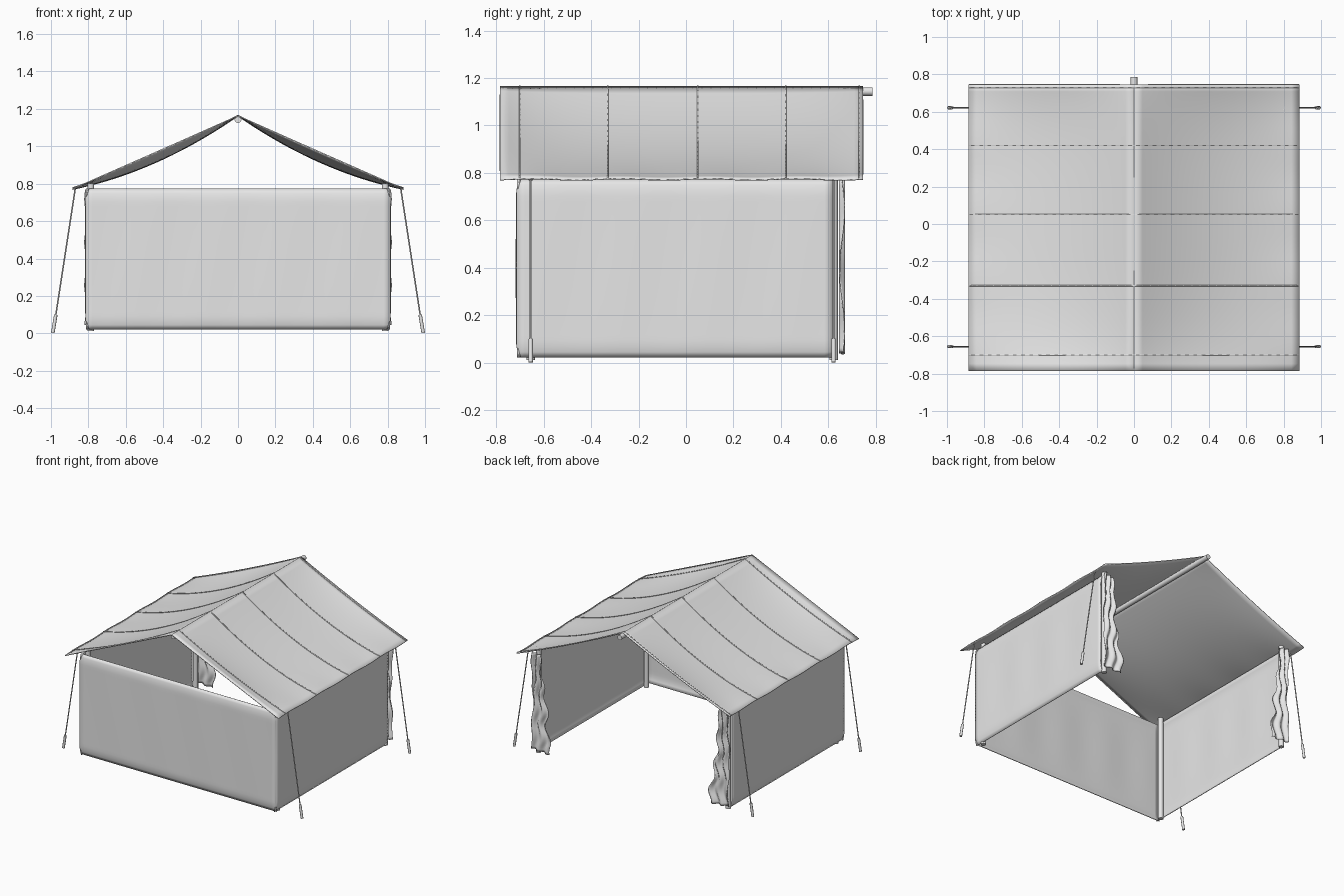
import bpy
import math
from mathutils import Vector

cube = bpy.data.objects.get("Cube")
if cube:
    bpy.data.objects.remove(cube)

canvas = bpy.data.materials.new("grey_canvas")
canvas.use_nodes = True
GREY = (0.8, 0.8, 0.8, 1)
canvas.diffuse_color = GREY
canvas.node_tree.nodes["Principled BSDF"].inputs["Base Color"].default_value = GREY


def finish(obj, name):
    obj.name = name
    obj.data.materials.append(canvas)
    bpy.ops.object.select_all(action="DESELECT")
    obj.select_set(True)
    bpy.context.view_layer.objects.active = obj
    bpy.ops.object.shade_smooth_by_angle(angle=math.radians(40))
    return obj


def sheet(name, func, nu, nv, thickness=0.006):
    """Cloth sheet sampled from func(u, v), thickened on both sides."""
    verts = [func(i / nu, j / nv) for j in range(nv + 1) for i in range(nu + 1)]
    faces = []
    for j in range(nv):
        for i in range(nu):
            a = j * (nu + 1) + i
            faces.append((a, a + 1, a + nu + 2, a + nu + 1))
    mesh = bpy.data.meshes.new(name)
    mesh.from_pydata(verts, [], faces)
    obj = bpy.data.objects.new(name, mesh)
    bpy.context.collection.objects.link(obj)
    solid = obj.modifiers.new("thickness", "SOLIDIFY")
    solid.thickness = thickness
    solid.offset = 0
    return finish(obj, name)


def rod(name, start, end, radius, sides=16):
    start, end = Vector(start), Vector(end)
    axis = end - start
    bpy.ops.mesh.primitive_cylinder_add(vertices=sides, radius=radius, depth=axis.length,
                                        location=(start + end) / 2)
    obj = bpy.context.object
    obj.rotation_euler = axis.to_track_quat("Z", "Y").to_euler()
    return finish(obj, name)


RIDGE_Z, EAVE_Z, EAVE_X = 1.163, 0.773, 0.885
FRONT_Y, BACK_Y = -0.785, 0.747
WALL_X, WALL_Y, WALL_LOW, WALL_TOP = 0.813, -0.713, 0.022, 0.773
POST_X, POST_YS = 0.787, {"front": -0.655, "back": 0.622}


def roof_point(side, t, y, lift=0.0):
    """Roof slope that sags between ridge and eave, least at the gable ends."""
    sag = 0.055 * 4 * t * (1 - t) * (1 - abs(y / 0.79) ** 4)
    flutter = 0.003 * t ** 6 * math.sin(y * 17)
    z = RIDGE_Z + (EAVE_Z - RIDGE_Z) * t - sag + flutter + lift
    return (side * EAVE_X * t, y, z)


def edge_tuck(v):
    """Inward curl of wall cloth near its top and bottom hems."""
    near = min(v, 1 - v) / 0.09
    return 0.014 * max(0, 1 - near) ** 2


for side, word in ((1, "left"), (-1, "right")):
    # Roof slope with sewn seams
    sheet("roof_" + word,
          lambda u, v: roof_point(side, u, FRONT_Y + (BACK_Y - FRONT_Y) * v), 20, 40)
    for n, y in enumerate((-0.70, -0.33, 0.05, 0.42, 0.73)):
        sheet(f"roof_seam_{word}_{n + 1}",
              lambda u, v: roof_point(side, u, y + (v - 0.5) * 0.006, 0.004), 20, 1, 0.004)

    # Side wall
    def side_wall(u, v):
        y = WALL_Y + (0.617 - WALL_Y) * u
        ripple = 0.002 * math.sin(u * 23) * math.sin(math.pi * v)
        x = WALL_X - edge_tuck(v) + ripple
        return (side * x, y, WALL_LOW + (WALL_TOP - WALL_LOW) * v)
    sheet("side_wall_" + word, side_wall, 40, 32)

    # Tied-back curtain hanging beside the rear opening
    def curtain(u, v):
        width = 0.075 + 0.085 * v ** 1.3 + 0.012 * math.sin(v * 24)
        x = 0.815 + 0.006 * math.sin(v * 20) - width * u
        y = 0.658 + 0.011 * math.sin(u * 13 + v * 9)
        return (side * x, y, 0.77 - 0.725 * v - 0.01 * u)
    sheet("curtain_" + word, curtain, 24, 40, 0.004)

    # Posts, guy ropes and pegs
    for end, y in POST_YS.items():
        rod(f"{end}_post_{word}", (side * POST_X, y, 0.012), (side * POST_X, y, 0.80), 0.018)
        rod(f"{end}_rope_{word}", (side * 0.87, y, 0.775), (side * 0.98, y, 0.06), 0.004, 8)
        rod(f"{end}_peg_{word}", (side * 0.974, y, 0.10), (side * 0.99, y, 0.002), 0.0095, 10)


# Front wall
def front_wall(u, v):
    x = WALL_X * (2 * u - 1)
    ripple = 0.002 * math.sin(u * 27) * math.sin(math.pi * v)
    return (x, WALL_Y + edge_tuck(v) + ripple, WALL_LOW + (WALL_TOP - WALL_LOW) * v)


sheet("front_wall", front_wall, 48, 32)

# Ridge pole
rod("ridge_pole", (0, -0.77, 1.143), (0, 0.787, 1.143), 0.018, 20)
